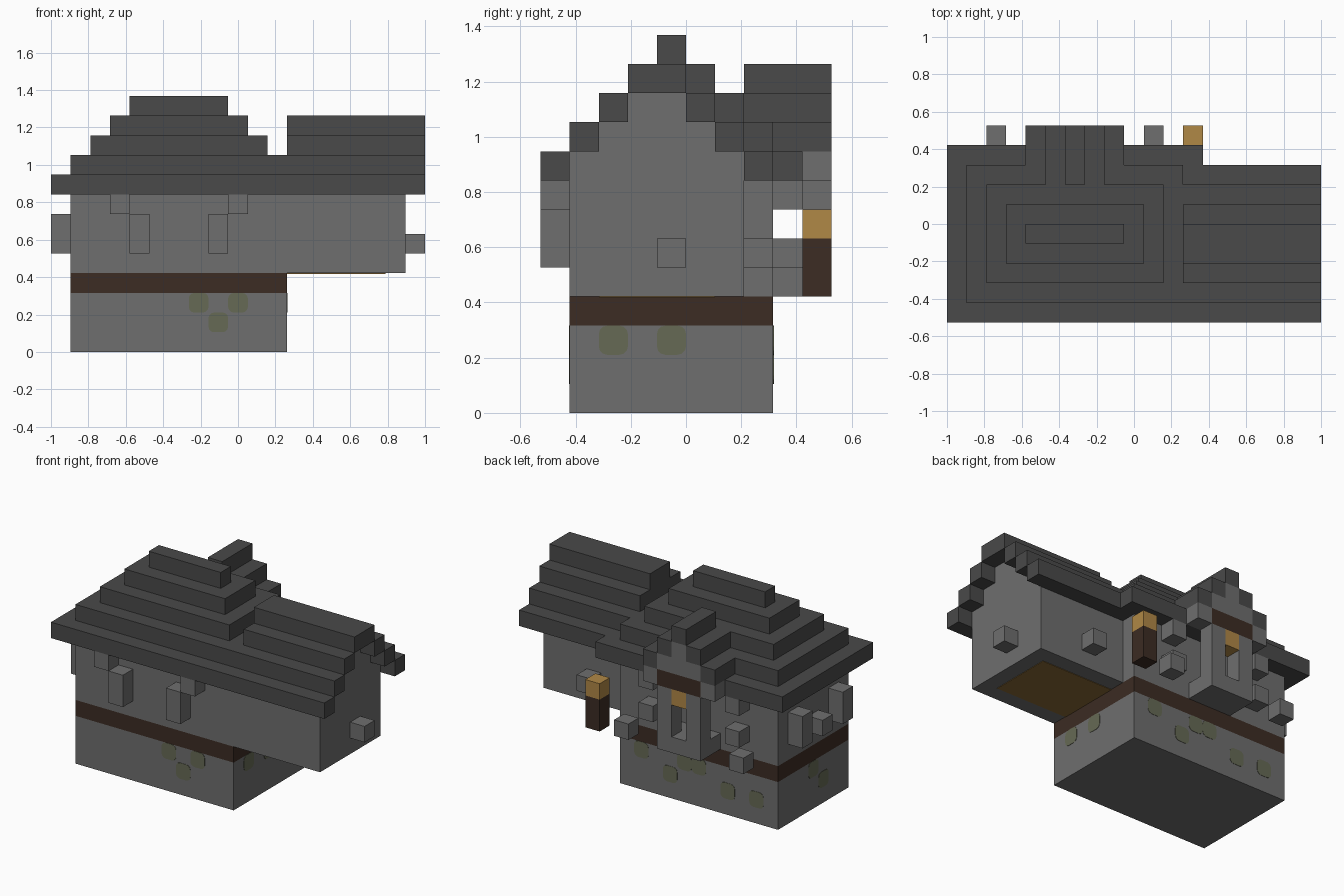
import bpy
import bmesh
from mathutils import Vector

if "Cube" in bpy.data.objects:
    bpy.data.objects.remove(bpy.data.objects["Cube"], do_unlink=True)

UNIT = 2 / 19                              # one block
ORIGIN = Vector((-1, -5 * UNIT, 0))        # corner of the block grid


def make_material(name, colour):
    material = bpy.data.materials.new(name)
    material.use_nodes = True
    material.diffuse_color = (*colour, 1)
    material.node_tree.nodes["Principled BSDF"].inputs["Base Color"].default_value = (*colour, 1)
    return material


stone = make_material("grey stone", (0.156, 0.156, 0.156))
slate = make_material("dark slate", (0.067, 0.067, 0.067))
timber = make_material("dark timber", (0.045, 0.025, 0.017))
oak = make_material("golden wood", (0.434, 0.246, 0.061))
floor_wood = make_material("floor wood", (0.25, 0.14, 0.035))
moss = make_material("moss green", (0.133, 0.142, 0.09))


def finish(bm, name, material):
    mesh = bpy.data.meshes.new(name)
    bm.to_mesh(mesh)
    bm.free()
    mesh.materials.append(material)
    obj = bpy.data.objects.new(name, mesh)
    bpy.context.collection.objects.link(obj)
    return obj


def add_box(bm, low, high):
    """Box between two corners given in block units."""
    low, high = Vector(low), Vector(high)
    made = bmesh.ops.create_cube(bm, size=1)["verts"]
    for vert in made:
        vert.co = ORIGIN + UNIT * Vector(
            [l + (c + 0.5) * (h - l) for l, h, c in zip(low, high, vert.co)])
    return made


def build(name, material, boxes):
    bm = bmesh.new()
    for low, high in boxes:
        add_box(bm, low, high)
    return finish(bm, name, material)


def pillar(i, j, k, height=1):
    return (i, j, k), (i + 1, j + 1, k + height)


def pair(i, j, k, height=1):
    """Two pillars mirrored across the middle of the main house."""
    return [pillar(n, j, k, height) for n in (i, 12 - i)]


# Ground storey, timber band and overhanging upper storey
build("base_wall", stone, [((1, 1, 0), (12, 8, 3))])
build("timber_band", timber, [((1, 1, 3), (12, 8, 4))])
build("upper_wall", stone, [((1, 1, 4), (12, 8, 8)), ((12, 1, 4), (18, 7, 8))])
build("overhang_floor", floor_wood, [((12, 2, 3.97), (17, 6, 4.02))])

# Stepped hip roof over the main house
hip = [((0, 0, 8), (13, 9, 9))]
for n in range(1, 5):
    hip.append(((n, n, 8 + n), (13 - n, 9 - n, 9 + n)))
build("main_roof", slate, hip)

# Stepped gable roof over the side wing, with a recessed end wall
wing, gable = [], []
for n in range(4):
    k = 8 + n
    if n == 3:
        wing.append(((12, n, k), (19, 8 - n, k + 1)))
    else:
        wing += [((12, j, k), (19, j + 1, k + 1)) for j in (n, 7 - n)]
        wing.append(((12, n + 1, k), (17, 7 - n, k + 1)))
        gable.append(((17, n + 1, k), (18, 7 - n, k + 1)))
build("wing_roof", slate, wing)
build("wing_gable_wall", stone, gable)

# Stepped dormer roof and its gable wall
dormer, dormer_wall = [((6, 7, 11), (7, 10, 12))], []
for n in range(2):
    i, k = 4 + n, 9 + n
    dormer += [((a, 7, k), (a + 1, 10, k + 1)) for a in (i, 12 - i)]
    dormer_wall.append(((i + 1, 7, k), (12 - i, 10, k + 1)))
build("dormer_roof", slate, dormer)
build("dormer_wall", stone, dormer_wall + pair(4, 9, 8))

# Framed bay under the dormer
build("bay_frame", stone, pair(5, 9, 4, 4) + [((5, 8, 4), (8, 9, 5)), pillar(6, 9, 4)])
build("bay_lintel", timber, [((5, 9, 8), (8, 10, 9))])
build("bay_keystone", oak, [pillar(6, 9, 7)])

# Projecting stone blocks on each side
build("front_blocks", stone, pair(4, 0, 5, 2) + pair(3, 0, 7))
build("back_blocks", stone, pair(2, 9, 4) + pair(3, 8, 5) + pair(3, 8, 7) + [pillar(14, 7, 5)])
build("left_end_block", stone, [pillar(18, 4, 5)])
build("right_end_blocks", stone,
      [pillar(0, 2, 5, 2), pillar(0, 4, 5), pillar(0, 6, 5, 2)])

# Hanging lamp behind the house
build("lamp_post", timber, [pillar(12, 9, 4, 2)])
build("lamp_head", oak, [pillar(12, 9, 6)])


def moss_patches(name, axis, face, cells):
    """Thin rounded plates on a wall; cells are (along, height)."""
    bm = bmesh.new()
    for along, k in cells:
        low, high = [along, along, k], [along + 1, along + 1, k + 1]
        low[axis], high[axis] = face - 0.02, face + 0.02
        add_box(bm, low, high)
    corners = [e for e in bm.edges
               if abs(e.verts[0].co[axis] - e.verts[1].co[axis]) > 0.001]
    bmesh.ops.bevel(bm, geom=corners, offset=0.03, segments=3, profile=0.5, affect='EDGES')
    finish(bm, name, moss)


# Moss on the ground storey
moss_patches("front_moss", 1, 1, [(7, 2), (8, 1), (9, 2)])
moss_patches("back_moss", 1, 8, [(2, 1), (4, 1), (6, 2), (7, 2), (8, 1), (10, 2)])
moss_patches("left_moss", 0, 12, [(2, 2), (4, 2)])
moss_patches("right_moss", 0, 1, [(3, 1), (4, 2)])
